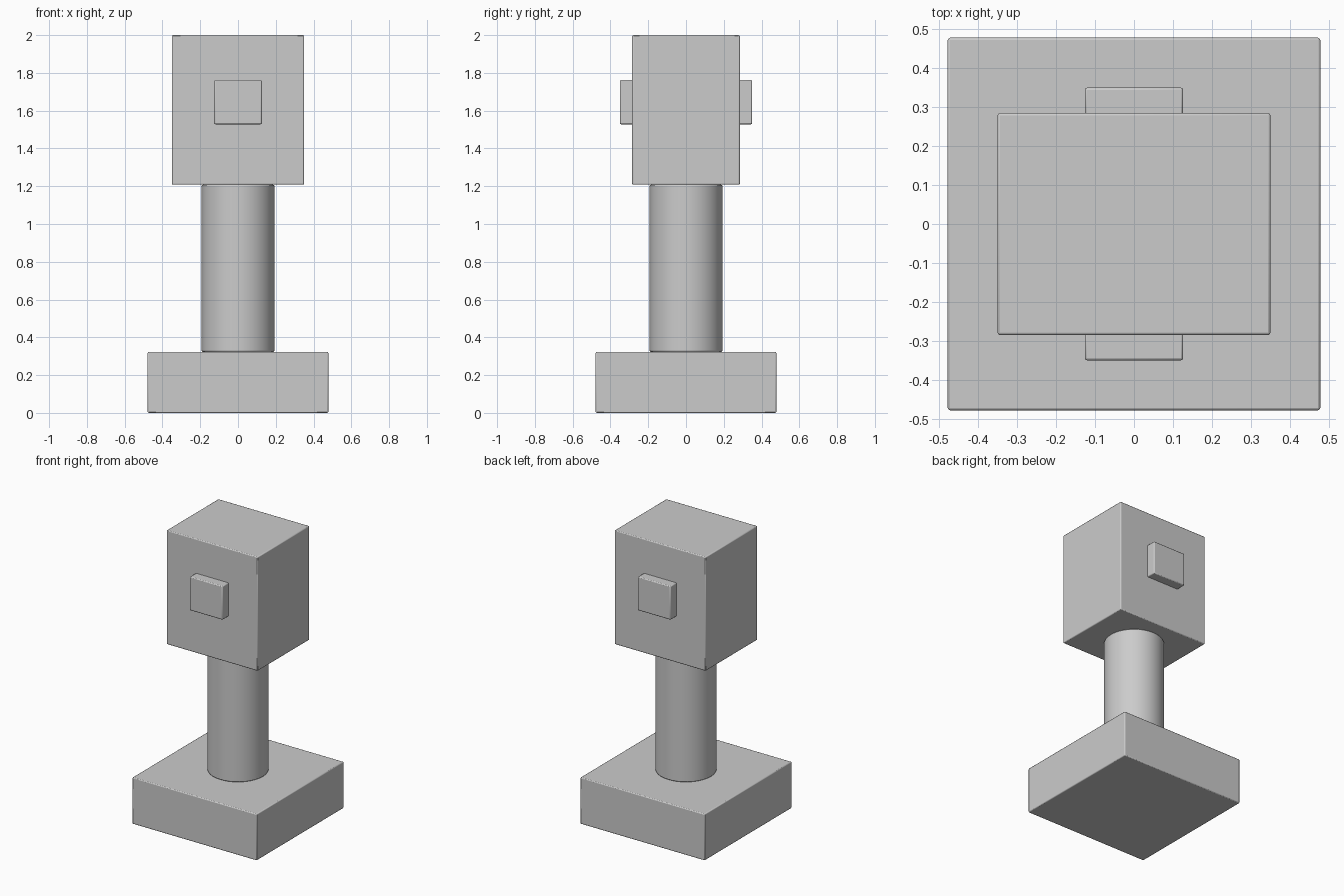
import bpy

if "Cube" in bpy.data.objects:
    bpy.data.objects.remove(bpy.data.objects["Cube"])


def finish(obj, name, bevel):
    """Name the part, soften its edges slightly and shade it."""
    obj.name = name
    mod = obj.modifiers.new("edge_bevel", 'BEVEL')
    mod.width = bevel
    mod.segments = 2
    mod.limit_method = 'ANGLE'
    bpy.ops.object.shade_smooth_by_angle()
    return obj


def box(name, x, y, z, bevel=0.006):
    """Box from (min, max) ranges."""
    centre = [(r[0] + r[1]) / 2 for r in (x, y, z)]
    bpy.ops.mesh.primitive_cube_add(size=1, location=centre)
    obj = bpy.context.object
    obj.scale = [r[1] - r[0] for r in (x, y, z)]
    bpy.ops.object.transform_apply(location=False, rotation=False, scale=True)
    return finish(obj, name, bevel)


# Square base and block head
box("base", (-0.478, 0.478), (-0.478, 0.478), (0, 0.323))
box("head", (-0.35, 0.35), (-0.285, 0.285), (1.208, 2.0))

# Round column between them
bpy.ops.mesh.primitive_cylinder_add(vertices=48, radius=0.193, depth=0.885,
                                    location=(0, 0, 0.7655))
finish(bpy.context.object, "column", 0.007)

# Raised panels on the front and back of the head
for name, side in (("front_panel", -1), ("back_panel", 1)):
    y = sorted((side * 0.275, side * 0.35))
    box(name, (-0.126, 0.126), y, (1.528, 1.762))
